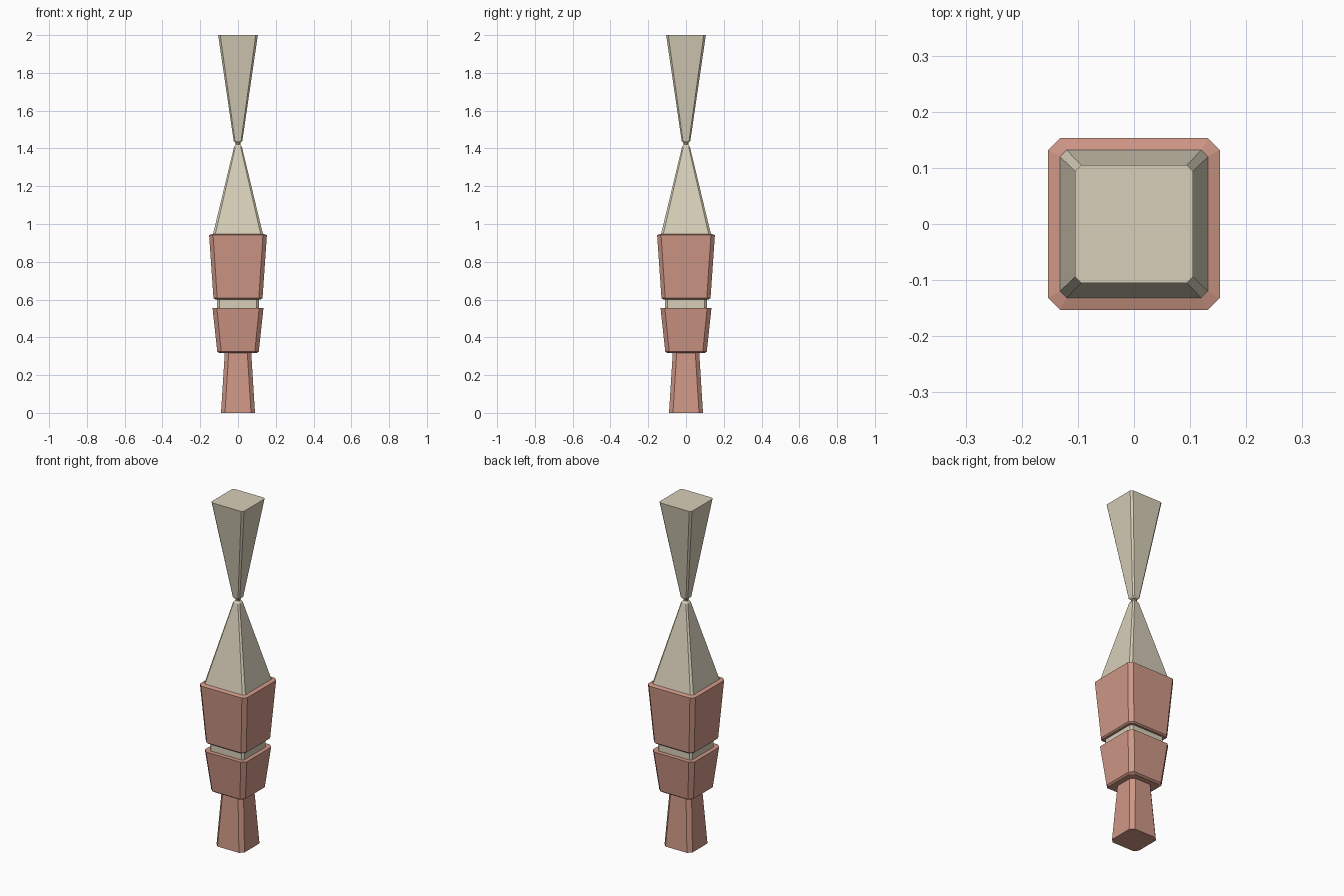
import bpy, bmesh

if "Cube" in bpy.data.objects:
    bpy.data.objects.remove(bpy.data.objects["Cube"])


def material(name, color):
    m = bpy.data.materials.new(name)
    m.diffuse_color = color
    m.use_nodes = True
    m.node_tree.nodes["Principled BSDF"].inputs["Base Color"].default_value = m.diffuse_color
    return m


RED = material("terracotta", (0.62, 0.31, 0.24, 1))
CREAM = material("cream", (0.68, 0.62, 0.48, 1))


def loft(name, rings, mat):
    """Stack of chamfered squares; each ring is (z, half width, corner cut)."""
    bm = bmesh.new()
    loops = []
    for z, h, c in rings:
        f = h - c
        pts = [(h, -f), (h, f), (f, h), (-f, h), (-h, f), (-h, -f), (-f, -h), (f, -h)]
        loops.append([bm.verts.new((x, y, z)) for x, y in pts])
    for a, b in zip(loops, loops[1:]):
        for i in range(8):
            j = (i + 1) % 8
            bm.faces.new((a[i], a[j], b[j], b[i]))
    bm.faces.new(loops[0][::-1])
    bm.faces.new(loops[-1])
    bmesh.ops.recalc_face_normals(bm, faces=bm.faces)
    me = bpy.data.meshes.new(name)
    bm.to_mesh(me)
    bm.free()
    me.materials.append(mat)
    ob = bpy.data.objects.new(name, me)
    bpy.context.collection.objects.link(ob)
    return ob


# Tapered foot
loft("foot", [(0, 0.09, 0.021), (0.32, 0.07, 0.021)], RED)
# Lower flared block with small bevel underneath
loft("lower_block", [(0.317, 0.10, 0.02), (0.325, 0.11, 0.021),
                     (0.556, 0.135, 0.023)], RED)
# Recessed collar between the blocks
loft("collar", [(0.555, 0.11, 0.012), (0.602, 0.11, 0.012)], CREAM)
# Upper flared block
loft("upper_block", [(0.601, 0.122, 0.018), (0.608, 0.13, 0.02),
                     (0.942, 0.153, 0.021), (0.948, 0.133, 0.012)], RED)
# Lower spire narrowing to the waist
loft("lower_spire", [(0.947, 0.132, 0.012), (1.408, 0.021, 0.007),
                     (1.42, 0.012, 0.004)], CREAM)
# Tiny waist joint
loft("waist", [(1.418, 0.012, 0.004), (1.434, 0.012, 0.004)], RED)
# Upper inverted spire
loft("upper_spire", [(1.43, 0.014, 0.004), (1.44, 0.023, 0.007),
                     (2.0, 0.105, 0.011)], CREAM)
